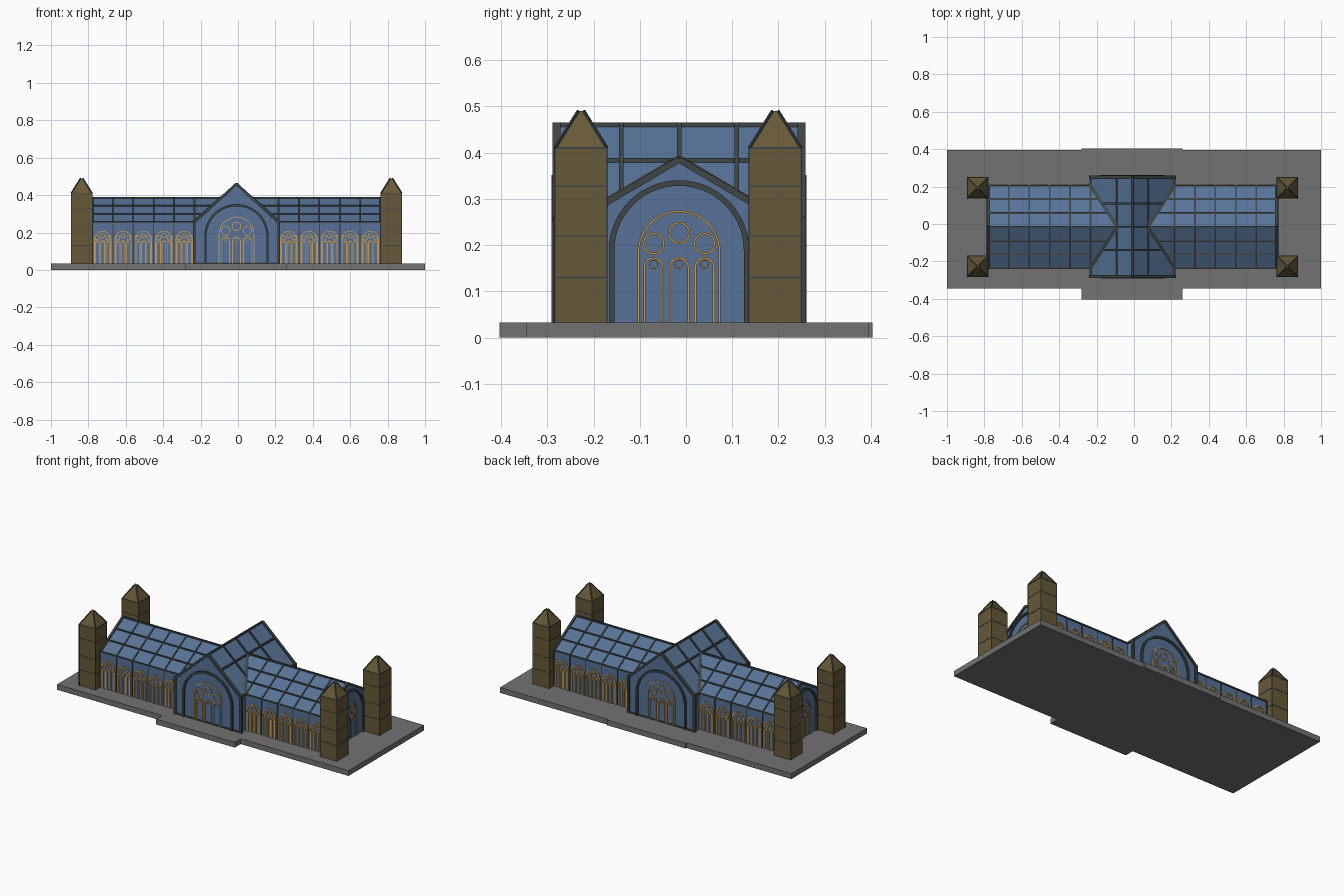
import bpy, bmesh, math
from mathutils import Vector as V

if "Cube" in bpy.data.objects:
    bpy.data.objects.remove(bpy.data.objects["Cube"])

CX, CY, Z0 = -0.008, -0.015, 0.033     # building centre and floor height
HW, HL, EAVE, RIDGE = 0.22, 0.77, 0.255, 0.385   # main hall
TW, TD, TOP = 0.225, 0.265, 0.46                 # cross hall


def mat(name, r, g, b):
    m = bpy.data.materials.new(name)
    m.diffuse_color = (r, g, b, 1)
    m.use_nodes = True
    m.node_tree.nodes["Principled BSDF"].inputs["Base Color"].default_value = m.diffuse_color
    return m


GLASS = mat("blue glass", 0.095, 0.17, 0.31)
IRON = mat("dark iron", 0.05, 0.06, 0.062)
BRICK = mat("brown stone", 0.135, 0.1, 0.04)
GOLD = mat("gold tracery", 0.6, 0.33, 0.08)
PAVE = mat("grey paving", 0.17, 0.17, 0.17)


def to_mesh(bm, name, material):
    bmesh.ops.recalc_face_normals(bm, faces=bm.faces)
    me = bpy.data.meshes.new(name)
    bm.to_mesh(me)
    bm.free()
    me.materials.append(material)
    return me


def place(me, name, loc=(CX, CY, 0), rot=0):
    ob = bpy.data.objects.new(name, me)
    ob.location, ob.rotation_euler = loc, (0, 0, rot)
    bpy.context.collection.objects.link(ob)
    return ob


def prism(bm, pts, vec):
    """Extrude a flat outline along a vector."""
    f = bm.faces.new([bm.verts.new(p) for p in pts])
    new = bmesh.ops.extrude_face_region(bm, geom=[f])["geom"]
    bmesh.ops.translate(bm, vec=vec, verts=[g for g in new if isinstance(g, bmesh.types.BMVert)])


def beam(bm, p, q, w, h=None):
    """Square bar between two points."""
    p, q, h = V(p), V(q), h or w
    d = (q - p).normalized()
    side = d.cross(V((0, 0, 1)) if abs(d.z) < 0.99 else V((0, 1, 0))).normalized()
    n = side.cross(d)
    a, b = side * w / 2, n * h / 2
    prism(bm, [p + a + b, p - a + b, p - a - b, p + a - b], q - p)


def ribbon(bm, pts, w, depth, closed=False):
    """Flat bar following a path in the xz plane, standing out towards -y."""
    n, rings = len(pts), []
    for i, (x, z) in enumerate(pts):
        a = V(pts[i - 1] if closed or i else pts[0])
        b = V(pts[(i + 1) % n] if closed or i < n - 1 else pts[i])
        t = (b - a).normalized() * w / 2
        rings.append([bm.verts.new((x + s * t.y, y, z - s * t.x))
                      for s, y in ((1, 0.002), (1, -depth), (-1, -depth), (-1, 0.002))])
    for i in range(n if closed else n - 1):
        A, B = rings[i], rings[(i + 1) % n]
        for k in range(4):
            bm.faces.new((A[k], A[(k + 1) % 4], B[(k + 1) % 4], B[k]))
    if not closed:
        bm.faces.new(rings[0])
        bm.faces.new(rings[-1][::-1])


def arch(cx, half, spring, n):
    arc = [(cx - half * math.cos(math.pi * i / n), spring + half * math.sin(math.pi * i / n))
           for i in range(n + 1)]
    return [(cx - half, Z0)] + arc + [(cx + half, Z0)]


def ring(bm, cx, cz, r, n, w, d):
    ribbon(bm, [(cx + r * math.cos(math.tau * i / n), cz + r * math.sin(math.tau * i / n))
                for i in range(n)], w, d, True)


def window(half, spring):
    """Arched window: outer arch, three lancets, three roundels."""
    bm, s, w, d = bmesh.new(), half / 0.09, 0.0045, 0.005
    ribbon(bm, arch(0, half - w / 2, spring, 20), w, d)
    for k in (-1, 0, 1):
        u = k * 0.055 * s
        ribbon(bm, arch(u, 0.02 * s, spring - 0.033 * s, 10), w, d)
        ring(bm, u, spring - 0.027 * s, 0.009 * s, 10, w * 0.6, d)
        ring(bm, u, spring + (0.018 if k else 0.041) * s, 0.022 * s, 16, w, d)
    return to_mesh(bm, "window", GOLD)


# paved base with a wider middle
bm = bmesh.new()
outline = [(-1, -.345), (-.28, -.345), (-.28, -.403), (.26, -.403), (.26, -.345), (1, -.345),
           (1, .395), (.26, .395), (.26, .403), (-.28, .403), (-.28, .395), (-1, .395)]
prism(bm, [(x, y, 0) for x, y in outline], V((0, 0, Z0)))
place(to_mesh(bm, "base", PAVE), "base", (0, 0, 0))

# glass halls
bm = bmesh.new()
prism(bm, [(-HL, y, z) for y, z in ((-HW, Z0), (HW, Z0), (HW, EAVE), (0, RIDGE), (-HW, EAVE))],
      V((2 * HL, 0, 0)))
place(to_mesh(bm, "main_hall", GLASS), "main_hall")
bm = bmesh.new()
prism(bm, [(x, -TD, z) for x, z in ((-TW, Z0), (TW, Z0), (TW, EAVE), (0, TOP), (-TW, EAVE))],
      V((0, 2 * TD, 0)))
place(to_mesh(bm, "cross_hall", GLASS), "cross_hall")

# roof bars of the main hall: rafters, purlins, posts, rails
bm = bmesh.new()
bays = [TW + 0.109 * k for k in range(6)]
for sx in (-1, 1):
    for sy in (-1, 1):
        for k, x in enumerate(bays):
            w = 0.014 if k == 5 else 0.009
            beam(bm, (sx * x, sy * HW, EAVE), (sx * x, 0, RIDGE), w)
            if k:
                beam(bm, (sx * x, sy * HW, Z0), (sx * x, sy * HW, EAVE), 0.006)
        for t in (0, 1 / 3, 2 / 3):
            y, z = sy * HW * (1 - t), EAVE + (RIDGE - EAVE) * t
            xi = TW * (TOP - z) / (TOP - EAVE)
            beam(bm, (sx * xi, y, z), (sx * HL, y, z), 0.009)
        beam(bm, (sx * TW, sy * HW, 0.145), (sx * HL, sy * HW, 0.145), 0.004)
        # valley bars where the two roofs meet
        beam(bm, (sx * TW, sy * HW, EAVE),
             (sx * TW * (TOP - RIDGE) / (TOP - EAVE), 0, RIDGE), 0.018, 0.014)
    beam(bm, (sx * 0.08, 0, RIDGE), (sx * HL, 0, RIDGE), 0.01)
place(to_mesh(bm, "main_hall_bars", IRON), "main_hall_bars")

# roof bars of the cross hall
bm = bmesh.new()
for sx in (-1, 1):
    for y in (-TD, -0.125, 0, 0.125, TD):
        w = 0.017 if abs(y) == TD else 0.01
        beam(bm, (sx * TW, y, EAVE), (0, y, TOP), w, 0.014)
    beam(bm, (sx * 0.085, -TD, 0.383), (sx * 0.085, TD, 0.383), 0.009)
    for sy in (-1, 1):
        beam(bm, (sx * TW, sy * TD, Z0), (sx * TW, sy * TD, EAVE + 0.006), 0.016)
        beam(bm, (sx * TW, sy * TD, EAVE), (sx * TW, sy * HW, EAVE), 0.012)
beam(bm, (0, -TD, TOP), (0, TD, TOP), 0.01)
for sy in (-1, 1):
    beam(bm, (-TW, sy * TD, Z0 + 0.003), (TW, sy * TD, Z0 + 0.003), 0.008)
place(to_mesh(bm, "cross_hall_bars", IRON), "cross_hall_bars")


# portal arches and windows on all four sides
def portal(r, spring):
    b = bmesh.new()
    ribbon(b, arch(0, r - 0.006, spring, 28), 0.012, 0.011)
    return to_mesh(b, "portal_arch", IRON)


long_portal, end_portal = portal(0.172, 0.18), portal(0.152, 0.188)
long_window, end_window, bay_window = window(0.095, 0.19), window(0.09, 0.185), window(0.046, 0.163)
for name, sy, rot in (("front", -1, 0), ("back", 1, math.pi)):
    loc = (CX, CY + sy * TD, 0)
    place(long_portal, name + "_portal_arch", loc, rot)
    place(long_window, name + "_portal_window", loc, rot)
    for sx in (-1, 1):
        for k in range(5):
            place(bay_window, name + "_bay_window",
                  (CX + sx * (bays[k] + 0.0545), CY + sy * HW, 0), rot)
for name, sx in (("right", 1), ("left", -1)):
    loc = (CX + sx * HL, CY, 0)
    place(end_portal, name + "_end_arch", loc, sx * math.pi / 2)
    place(end_window, name + "_end_window", loc, sx * math.pi / 2)

# corner towers with pointed caps, bands and hip bars
R, H = 0.056, 0.41
body, trim = bmesh.new(), bmesh.new()
sq = [(-1, -1), (1, -1), (1, 1), (-1, 1)]
levels = [[body.verts.new((a * r, b * r, z)) for a, b in sq]
          for r, z in ((R, Z0), (R, H), (0.006, 0.49))]
for A, B in zip(levels, levels[1:]):
    for k in range(4):
        body.faces.new((A[k], A[(k + 1) % 4], B[(k + 1) % 4], B[k]))
body.faces.new(levels[0])
body.faces.new(levels[2])
for z in (0.13, 0.22, 0.327, H):
    beam(trim, (0, 0, z - 0.002), (0, 0, z + 0.002), 2 * R + 0.003)
for a, b in sq:
    beam(trim, (a * R, b * R, H), (a * 0.006, b * 0.006, 0.49), 0.005)
    beam(trim, (a * R, b * R, Z0), (a * R, b * R, H), 0.003)
body, trim = to_mesh(body, "tower", BRICK), to_mesh(trim, "tower_trim", IRON)
for sx in (-1, 1):
    for sy in (-1, 1):
        loc = (CX + sx * 0.828, CY - 0.002 + sy * 0.21, 0)
        place(body, "tower", loc)
        place(trim, "tower_trim", loc)
